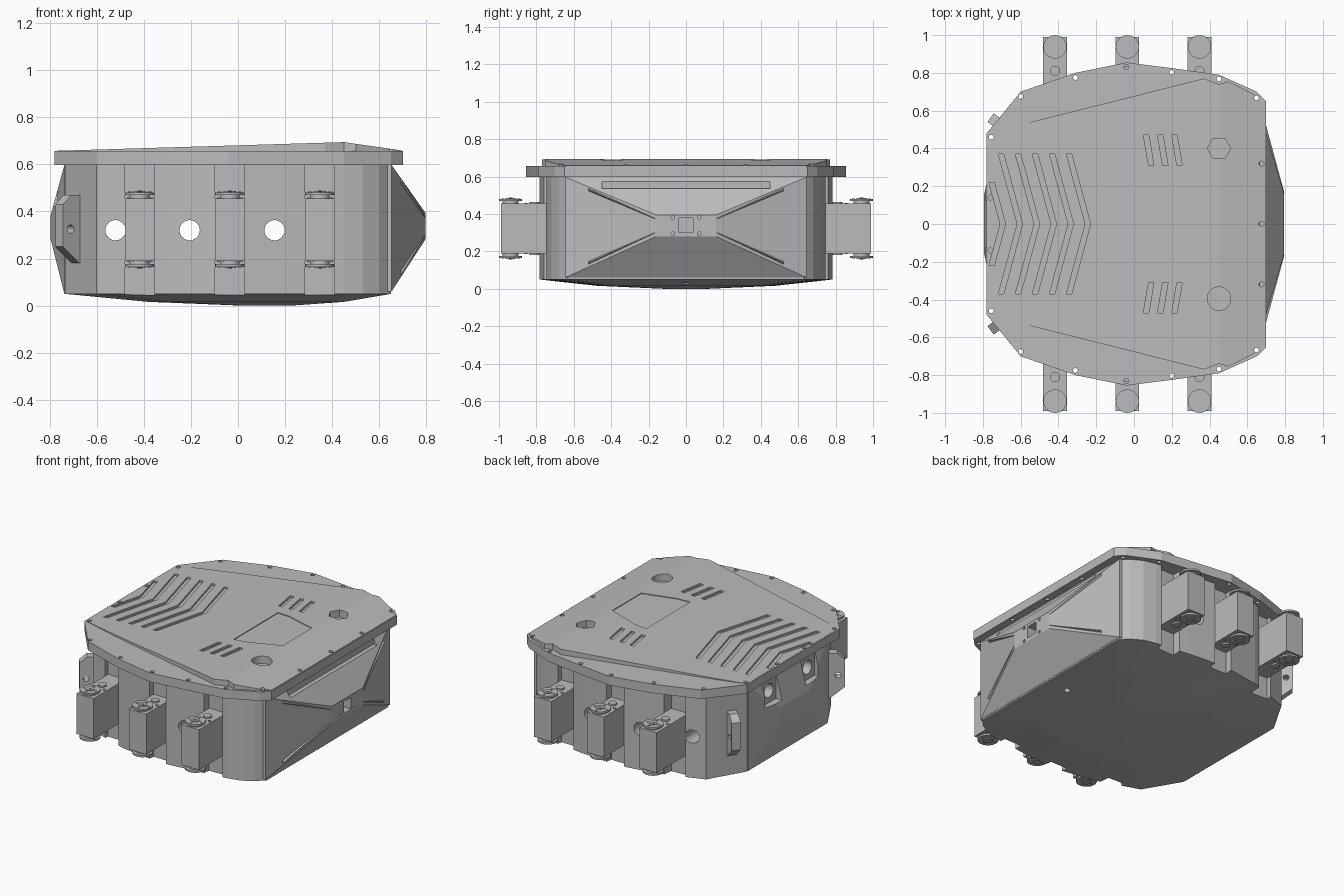
import bpy, bmesh, math
from mathutils import Vector

cube = bpy.data.objects.get("Cube")
if cube:
    bpy.data.objects.remove(cube, do_unlink=True)

grey = bpy.data.materials.new("plain_grey")
grey.use_nodes = True
GREY = (0.5, 0.5, 0.5, 1)
grey.diffuse_color = GREY
grey.node_tree.nodes["Principled BSDF"].inputs["Base Color"].default_value = GREY


def finish(name, bm):
    bmesh.ops.recalc_face_normals(bm, faces=bm.faces[:])
    mesh = bpy.data.meshes.new(name)
    bm.to_mesh(mesh)
    bm.free()
    mesh.materials.append(grey)
    obj = bpy.data.objects.new(name, mesh)
    bpy.context.collection.objects.link(obj)
    return obj


def loft(name, rings):
    """Skin a closed solid over rings with equal point counts."""
    bm = bmesh.new()
    loops = [[bm.verts.new(p) for p in ring] for ring in rings]
    n = len(loops[0])
    for a, b in zip(loops, loops[1:]):
        for i in range(n):
            j = (i + 1) % n
            bm.faces.new((a[i], a[j], b[j], b[i]))
    bm.faces.new(loops[0])
    bm.faces.new(loops[-1])
    return finish(name, bm)


def prism(name, pts, low, high):
    """Upright prism; low and high are heights or functions of x."""
    def at(h, x):
        return h(x) if callable(h) else h
    return loft(name, [[(x, y, at(h, x)) for x, y in pts] for h in (low, high)])


def box(name, x0, x1, y0, y1, z0, z1):
    return prism(name, [(x0, y0), (x1, y0), (x1, y1), (x0, y1)], z0, z1)


def rod(name, start, end, r, sides=24):
    start, end = Vector(start), Vector(end)
    q = (end - start).to_track_quat('Z', 'Y')
    ring = [q @ Vector((r * math.cos(k * math.tau / sides),
                        r * math.sin(k * math.tau / sides), 0)) for k in range(sides)]
    return loft(name, [[p + start for p in ring], [p + end for p in ring]])


def cut(targets, cutters):
    for obj in targets:
        for c in cutters:
            m = obj.modifiers.new("cut", 'BOOLEAN')
            m.operation, m.solver, m.object = 'DIFFERENCE', 'EXACT', c
        graph = bpy.context.evaluated_depsgraph_get()
        mesh = bpy.data.meshes.new_from_object(obj.evaluated_get(graph))
        obj.modifiers.clear()
        obj.data = mesh
    for c in cutters:
        bpy.data.objects.remove(c, do_unlink=True)


def smooth(obj):
    bpy.ops.object.select_all(action='DESELECT')
    obj.select_set(True)
    bpy.context.view_layer.objects.active = obj
    bpy.ops.object.shade_smooth_by_angle(angle=math.radians(30))


def mirrored(half):
    return half + [(x, -y) for x, y in reversed(half)]


def scaled(pts, k, cx=0):
    return [(cx + (x - cx) * k, y * k) for x, y in pts]


SERVO_X = (-0.418, -0.035, 0.347)

# Hull with a shallow domed underside
wall = mirrored([(-0.735, 0.42), (-0.60, 0.65), (-0.31, 0.75), (-0.04, 0.79),
                 (0.2, 0.77), (0.45, 0.74), (0.53, 0.72), (0.60, 0.68), (0.65, 0.63)])
levels = [(0.15, 0.0), (0.6, 0.016), (1, 0.05), (1, 0.6)]
body = loft("body", [[(x, y, z) for x, y in scaled(wall, k, 0.15)] for k, z in levels])

# Front wedge and rear bulge
def end_cap(name, xs, base, tip):
    rings = []
    for x, (w, z0, z1) in zip(xs, (base, base, tip)):
        rings.append([(x, -w, z0), (x, w, z0), (x, w, z1), (x, -w, z1)])
    return loft(name, rings)


wedge = end_cap("front_wedge", (0.6, 0.652, 0.795), (0.645, 0.06, 0.597), (0.16, 0.28, 0.395))
bulge = end_cap("rear_bulge", (-0.68, -0.737, -0.795), (0.41, 0.05, 0.597), (0.15, 0.28, 0.385))

# Hollow, servo bays and round side ports
cutters = [prism("hollow", scaled(wall, 0.85), 0.075, 0.585),
           rod("drain", (0.52, 0, -0.1), (0.52, 0, 0.2), 0.018)]
for s in (1, -1):
    for x, depth in zip(SERVO_X, (0.66, 0.735, 0.705)):
        ys = sorted((s * depth, s * 0.95))
        cutters.append(box("bay", x - 0.0625, x + 0.0625, *ys, -0.1, 0.7))
for x in (-0.52, -0.205, 0.155):
    cutters.append(rod("port", (x, -1, 0.32), (x, 1, 0.32), 0.043, 32))
cut([body], cutters)

# Rear sockets
cut([bulge], [box("pocket", -0.9, -0.742, y - 0.075, y + 0.075, 0.42, 0.7) for y in (-0.2, 0.2)])
cut([body, bulge], [rod("socket", (-0.9, y, 0.5), (-0.58, y, 0.5), 0.045) for y in (-0.2, 0.2)])

# Wedge socket, screw holes, and the step under the lid
holes = [box("square", 0.7, 0.9, -0.038, 0.038, 0.302, 0.378),
         box("step", 0.668, 0.9, -0.45, 0.45, 0.535, 0.7)]
for y in (-0.07, 0.07):
    for z in (0.295, 0.382):
        holes.append(rod("screw", (0.76, y, z), (0.9, y, z), 0.01, 12))
cut([wedge], holes)

# Raised ribs along the wedge corners
for s in (1, -1):
    for z0, z1 in ((0.375, 0.53), (0.30, 0.14)):
        a, b = Vector((0.79, s * 0.165, z0)), Vector((0.688, s * 0.52, z1))
        rib = [Vector((0, 0, 0.004)), Vector((0.006, 0, 0)), Vector((0, 0, -0.004)), Vector((-0.02, 0, 0))]
        loft("wedge_rib", [[a + p for p in rib], [b + p * 2 for p in rib]])

# Lid: flat rim plus a sloped panel with a ridge near the front
rim = prism("lid_rim", mirrored([(-0.78, 0.48), (-0.60, 0.70), (-0.31, 0.80), (-0.04, 0.855),
                                 (0.2, 0.825), (0.45, 0.79), (0.65, 0.70), (0.70, 0.65)]), 0.597, 0.656)
RIDGE = 0.45


def surface(x):
    if x < RIDGE:
        return 0.657 + 0.037 * (x + 0.78) / (RIDGE + 0.78)
    return 0.694 - 0.036 * (x - RIDGE) / 0.25


def below(depth):
    return lambda x: surface(x) - depth


rear = mirrored([(-0.775, 0.475), (-0.52, 0.547), (0.37, 0.77), (RIDGE, 0.74)])
nose = mirrored([(RIDGE, 0.74), (0.50, 0.755), (0.63, 0.69), (0.695, 0.64)])
panels = [prism("lid_rear_panel", rear, 0.62, surface),
          prism("lid_front_panel", nose, 0.62, surface)]

# Chevron grooves
lid_cuts = []
for i in range(6):
    x, span, w = -0.23 - 0.09 * i, (0.37 if i < 5 else 0.22), 0.028
    end = x - 0.27 * span
    lid_cuts.append(prism("chevron", [(x, 0), (end, span), (end - w, span), (x - w, 0),
                                      (end - w, -span), (end, -span)], below(0.012), 0.8))
# Vent slots, hatch and the two top openings
for s in (1, -1):
    for x in (0.05, 0.125, 0.2):
        lid_cuts.append(prism("vent", [(x, s * 0.47), (x + 0.028, s * 0.47),
                                       (x + 0.055, s * 0.31), (x + 0.027, s * 0.31)], below(0.014), 0.8))
lid_cuts.append(prism("hatch", mirrored([(0.13, 0.23), (0.22, 0.22), (0.43, 0.15)]), below(0.005), 0.8))
lid_cuts.append(rod("round", (RIDGE, -0.395, 0.645), (RIDGE, -0.395, 0.8), 0.062, 40))
lid_cuts.append(rod("hex", (RIDGE, 0.4, 0.645), (RIDGE, 0.4, 0.8), 0.062, 6))
# Screw holes around the rim
screws = [(0.675, 0.32), (0.648, 0.667), (0.45, 0.768), (0.2, 0.803), (-0.04, 0.832),
          (-0.31, 0.775), (-0.60, 0.675), (-0.755, 0.46), (-0.76, 0.14)]
for x, y in screws + [(x, -y) for x, y in screws] + [(0.675, 0)]:
    lid_cuts.append(rod("rim_hole", (x, y, 0.5), (x, y, 0.8), 0.013, 12))
cut([rim] + panels, lid_cuts)

# Servos with stacked horns above and below
for s in (1, -1):
    for x in SERVO_X:
        box("servo", x - 0.0625, x + 0.0625, *sorted((s * 0.65, s * 0.99)), 0.19, 0.455)
        y = s * 0.938
        for z, up in ((0.455, 1), (0.19, -1)):
            for name, r, z0, z1 in (("horn_neck", 0.042, 0, 0.016), ("horn_disc", 0.062, 0.014, 0.026),
                                    ("horn_hub", 0.026, 0.024, 0.031), ("horn_screw", 0.01, 0.03, 0.034)):
                smooth(rod(name, (x, y, z + up * z0), (x, y, z + up * z1), r, 28))
            for dx, dy in ((0.042, 0), (-0.042, 0), (0, 0.042), (0, -0.042)):
                rod("horn_bolt", (x + dx, y + dy, z + up * 0.02), (x + dx, y + dy, z + up * 0.029), 0.008, 10)
            smooth(rod("servo_boss", (x, s * 0.81, z - up * 0.01), (x, s * 0.81, z + up * 0.01), 0.026))
            for dx in (-0.045, 0.045):
                rod("case_bolt", (x + dx, s * 0.855, z), (x + dx, s * 0.855, z + up * 0.005), 0.009, 10)

# Rear corner lugs with a cross hole
for s in (1, -1):
    root = Vector((-0.675, s * 0.5, 0))
    out, side = Vector((-0.8, s * 0.6, 0)), Vector((0.6, s * 0.8, 0))
    outline = [(-0.03, 0.18), (0.02, 0.18), (0.105, 0.25), (0.105, 0.43), (0.06, 0.47), (-0.03, 0.47)]
    lug = loft("corner_lug", [[root + out * d + side * t + Vector((0, 0, z)) for d, z in outline]
                              for t in (-0.028, 0.028)])
    mid = root + out * 0.065 + Vector((0, 0, 0.325))
    cut([lug], [rod("lug_hole", mid - side * 0.1, mid + side * 0.1, 0.018, 16)])
